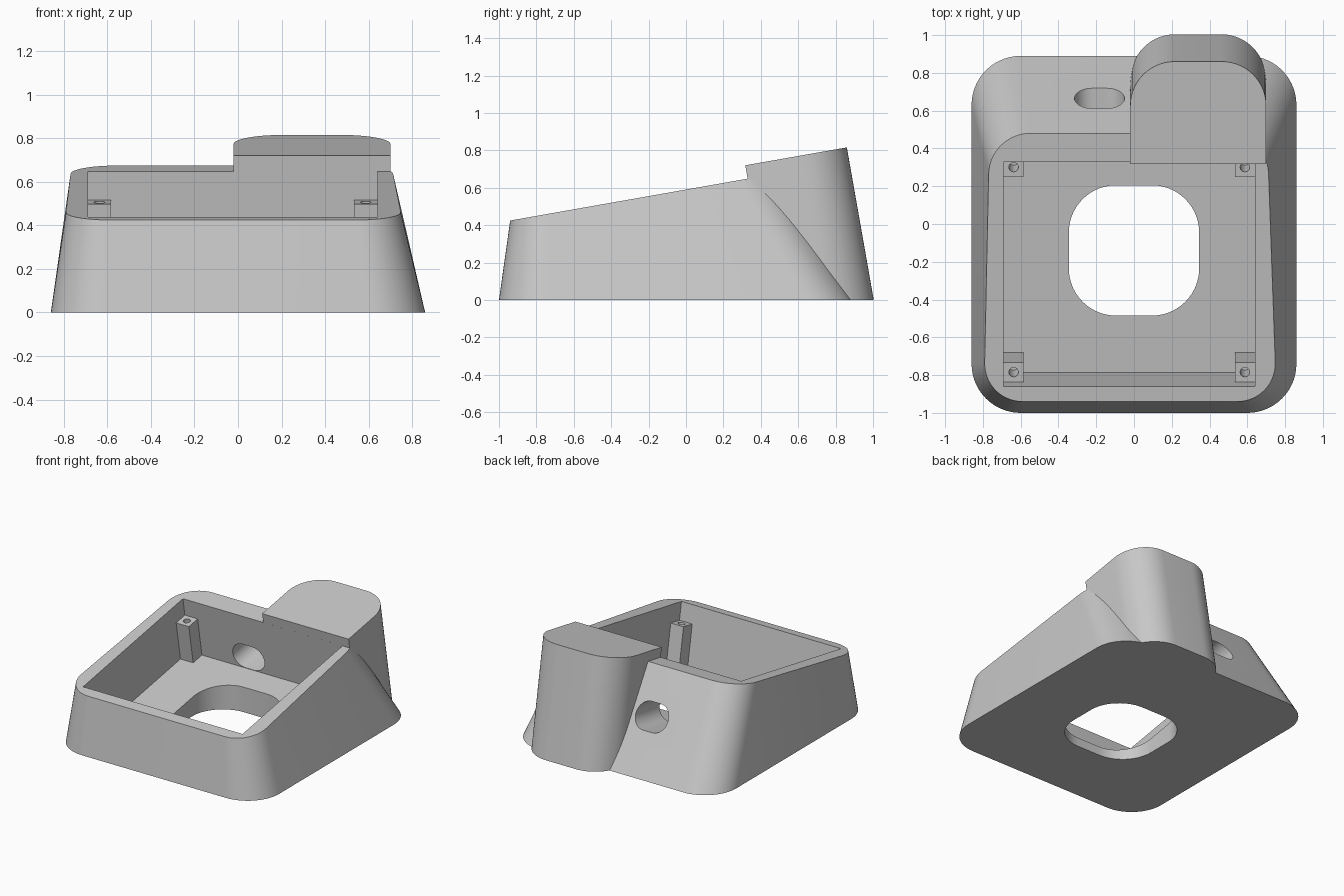
import bpy, bmesh, math
from mathutils import Vector, Matrix

cube = bpy.data.objects.get("Cube")
if cube:
    bpy.data.objects.remove(cube, do_unlink=True)

grey = bpy.data.materials.new("plain_grey")
grey.use_nodes = True
colour = (0.58, 0.58, 0.58, 1)
grey.diffuse_color = colour
grey.node_tree.nodes["Principled BSDF"].inputs["Base Color"].default_value = colour

# Tilted frame of the top rim: local x is across, y runs up the slope, z is its normal
TILT = math.radians(10)
RIM = Matrix.Translation((0, -0.94, 0.425)) @ Matrix.Rotation(TILT, 4, "X")
FLOOR, POST_TOP = -0.432, -0.135


def rounded(corners, radii, steps=14):
    """Outline of a polygon with filleted corners."""
    out = []
    pts = [Vector((x, y, 0)) for x, y in corners]
    for i, (p, r) in enumerate(zip(pts, radii)):
        if r == 0:
            out.append(p)
            continue
        a = (pts[i - 1] - p).normalized()
        b = (pts[(i + 1) % len(pts)] - p).normalized()
        half = a.angle(b) / 2
        c = p + (a + b).normalized() * r / math.sin(half)
        start = (p + a * r / math.tan(half) - c).normalized()
        end = (p + b * r / math.tan(half) - c).normalized()
        out += [c + start.slerp(end, k / steps) * r for k in range(steps + 1)]
    return out


def rect(x0, x1, y0, y1):
    return [(x0, y0), (x1, y0), (x1, y1), (x0, y1)]


def loft(name, low, high, matrix=Matrix()):
    """Closed solid between two matching outlines."""
    bm = bmesh.new()
    lo = [bm.verts.new(matrix @ v) for v in low]
    hi = [bm.verts.new(matrix @ v) for v in high]
    bm.faces.new(lo)
    bm.faces.new(hi)
    for i in range(len(lo)):
        bm.faces.new((lo[i - 1], lo[i], hi[i], hi[i - 1]))
    bmesh.ops.recalc_face_normals(bm, faces=bm.faces)
    mesh = bpy.data.meshes.new(name)
    bm.to_mesh(mesh)
    bm.free()
    mesh.materials.append(grey)
    ob = bpy.data.objects.new(name, mesh)
    bpy.context.collection.objects.link(ob)
    return ob


def prism(name, outline, z0, z1, matrix=Matrix()):
    return loft(name, [v + Vector((0, 0, z0)) for v in outline],
                [v + Vector((0, 0, z1)) for v in outline], matrix)


def combine(target, tool, operation):
    mod = target.modifiers.new(tool.name, "BOOLEAN")
    mod.operation, mod.solver, mod.object = operation, "EXACT", tool
    bpy.context.view_layer.objects.active = target
    bpy.ops.object.modifier_apply(modifier=mod.name)
    bpy.data.objects.remove(tool, do_unlink=True)


# Tapered shell with a sloping rim
base = rounded(rect(-0.86, 0.86, -1, 0.89), [0.26] * 4)
rim = rounded([(-0.795, -0.94), (0.755, -0.94), (0.705, 0.48), (-0.765, 0.48)],
              [0.2, 0.2, 0.22, 0.22])
for v in rim:
    v.z = 0.425 + (v.y + 0.94) * math.tan(TILT)
body = loft("housing", base, rim)

# Leaning rear tower, square to the rim and cut level at the ground
top = rounded(rect(-0.02, 0.70, 0.317, 0.86), [0, 0, 0.235, 0.235])
for v in top:
    v.z = 0.72 + (v.y - 0.315) * math.tan(TILT)
foot = [Vector((v.x, v.y + v.z * math.tan(TILT), 0)) for v in top]
combine(body, loft("tower", foot, top), "UNION")

# Open tray sunk square to the rim
X0, X1, Y0, Y1 = -0.69, 0.64, 0.081, 1.289
tray = rounded(rect(X0, X1, Y0, Y1), [0] * 4)
combine(body, prism("tray_cutter", tray, FLOOR, 0.05, RIM), "DIFFERENCE")

# Rounded opening through the floor
opening = rounded(rect(-0.345, 0.345, -0.485, 0.205), [0.25] * 4)
combine(body, prism("floor_cutter", opening, -0.1, 0.3), "DIFFERENCE")

# Cable slot through the back wall
slot = rounded(rect(-0.315, -0.05, -0.096, 0.096), [0.0955] * 4)
slot_frame = RIM @ Matrix.Translation((0, 0, -0.333)) @ Matrix.Rotation(math.pi / 2, 4, "X")
combine(body, prism("slot_cutter", slot, -2.2, -1.2, slot_frame), "DIFFERENCE")

# Corner screw posts with pilot holes
SIZE, OVER = 0.106, 0.005
for x, sx in ((X0, 1), (X1, -1)):
    for y, sy in ((Y0, 1), (Y1, -1)):
        xs = sorted((x - sx * OVER, x + sx * SIZE))
        ys = sorted((y - sy * OVER, y + sy * SIZE))
        post = rounded(rect(*xs, *ys), [0] * 4)
        combine(body, prism("post", post, FLOOR - OVER, POST_TOP, RIM), "UNION")
        cx, cy, r = x + sx * SIZE / 2, y + sy * SIZE / 2, 0.025
        hole = rounded(rect(cx - r, cx + r, cy - r, cy + r), [r * 0.99] * 4, 5)
        combine(body, prism("pilot_cutter", hole, POST_TOP - 0.2, POST_TOP + 0.05, RIM),
                "DIFFERENCE")

bpy.ops.object.select_all(action="DESELECT")
body.select_set(True)
bpy.context.view_layer.objects.active = body
bpy.ops.object.shade_smooth_by_angle(angle=math.radians(25))
